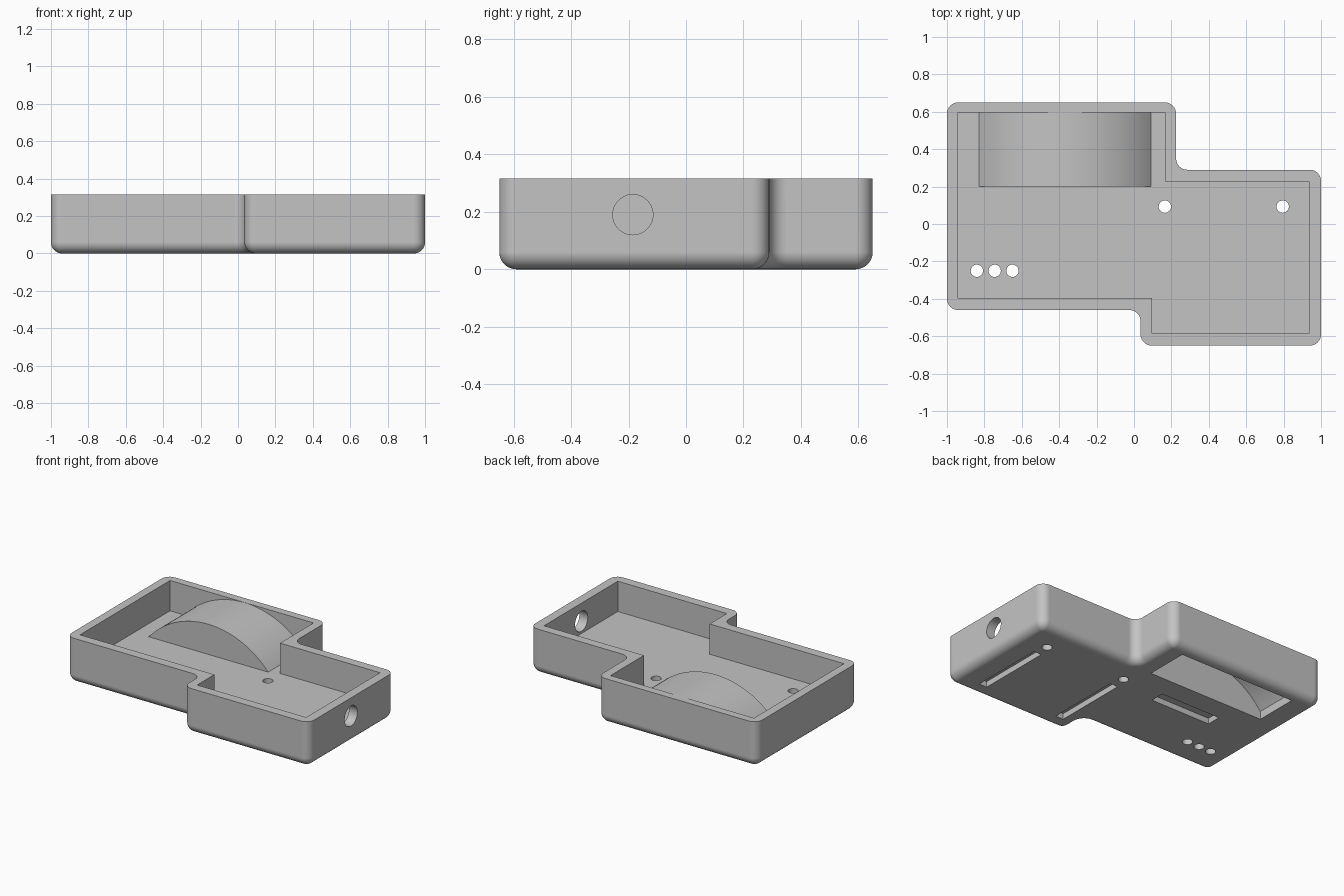
import bpy, bmesh, math
from mathutils import Vector, Matrix

if "Cube" in bpy.data.objects:
    bpy.data.objects.remove(bpy.data.objects["Cube"], do_unlink=True)

H = 0.316        # rim height
FLOOR = 0.105    # floor thickness
R = 0.06         # outer corner and bottom edge radius
ARCH_X, ARCH_Z = -0.368, -0.294   # axis of the arched housing

grey = bpy.data.materials.new("plain grey")
grey.use_nodes = True
grey.diffuse_color = (0.55, 0.55, 0.55, 1)
grey.node_tree.nodes["Principled BSDF"].inputs["Base Color"].default_value = (0.55, 0.55, 0.55, 1)


def loft(name, rings):
    """Closed solid through matching rings of 3D points."""
    bm = bmesh.new()
    loops = [[bm.verts.new(p) for p in ring] for ring in rings]
    n = len(loops[0])
    for a, b in zip(loops, loops[1:]):
        for i in range(n):
            j = (i + 1) % n
            bm.faces.new((a[i], a[j], b[j], b[i]))
    bm.faces.new(loops[0][::-1])
    bm.faces.new(loops[-1])
    bmesh.ops.recalc_face_normals(bm, faces=bm.faces)
    me = bpy.data.meshes.new(name)
    bm.to_mesh(me)
    bm.free()
    me.materials.append(grey)
    ob = bpy.data.objects.new(name, me)
    bpy.context.collection.objects.link(ob)
    return ob


def prism(name, points, z0, z1):
    return loft(name, [[(x, y, z) for x, y in points] for z in (z0, z1)])


def cylinder(name, centre, radius, depth, axis="Z"):
    turn = Matrix.Rotation(math.pi / 2, 3, "Y") if axis == "X" else Matrix.Identity(3)
    angles = [math.tau * i / 48 for i in range(48)]
    return loft(name, [[turn @ Vector((radius * math.cos(a), radius * math.sin(a), z)) + Vector(centre)
                        for a in angles] for z in (-depth / 2, depth / 2)])


def arch(name, radius, half_width, base, y0, y1):
    """Segment of a cylinder lying along y, on straight sides down to base."""
    top = math.asin(half_width / radius)
    prof = [(ARCH_X - half_width, base)]
    for i in range(41):
        a = -top + 2 * top * i / 40
        prof.append((ARCH_X + radius * math.sin(a), ARCH_Z + radius * math.cos(a)))
    prof.append((ARCH_X + half_width, base))
    return loft(name, [[(x, y, z) for x, z in prof] for y in (y0, y1)])


def rounded(points, inset, z, seg=8):
    """Right-angled outline, moved inwards, with filleted corners."""
    ring = []
    n = len(points)
    for i in range(n):
        p = Vector(points[i])
        u = (p - Vector(points[i - 1])).normalized()
        v = (Vector(points[(i + 1) % n]) - p).normalized()
        convex = u.x * v.y - u.y * v.x > 0
        c = p + (v - u) * R
        r = R - inset if convex else R + inset
        for k in range(seg + 1):
            a = math.pi / 2 * k / seg
            q = c - v * r * math.cos(a) + u * r * math.sin(a)
            ring.append((q.x, q.y, z))
    return ring


def boolean(target, tool, operation):
    mod = target.modifiers.new(operation.lower(), "BOOLEAN")
    mod.operation = operation
    mod.solver = "EXACT"
    mod.object = tool
    bpy.context.view_layer.objects.active = target
    bpy.ops.object.modifier_apply(modifier=mod.name)
    bpy.data.objects.remove(tool, do_unlink=True)


# Outer body with rounded corners and rounded bottom edge
outer = [(-1, -0.46), (0.035, -0.46), (0.035, -0.65), (1, -0.65),
         (1, 0.29), (0.225, 0.29), (0.225, 0.65), (-1, 0.65)]
rings = []
for k in range(9):
    a = math.radians(88) * (1 - k / 8)
    rings.append(rounded(outer, R * (1 - math.cos(a)), R * (1 - math.sin(a)) if k else 0))
rings.append(rounded(outer, 0, H))
tray = loft("tray_shell", rings)

# Open cavity
inner = [(-0.94, -0.395), (0.095, -0.395), (0.095, -0.585), (0.935, -0.585),
         (0.935, 0.227), (0.165, 0.227), (0.165, 0.595), (-0.94, 0.595)]
boolean(tray, prism("cavity", inner, FLOOR, 0.5), "DIFFERENCE")

# Arched housing, hollow from below
boolean(tray, arch("arch_body", 0.609, 0.475, 0.07, 0.2, 0.62), "UNION")
boolean(tray, arch("arch_hollow", 0.57, 0.45, -0.1, 0.265, 0.572), "DIFFERENCE")

# Round holes through the floor
for x, y in [(-0.84, -0.25), (-0.745, -0.25), (-0.65, -0.25), (0.165, 0.093), (0.795, 0.093)]:
    boolean(tray, cylinder("floor_hole", (x, y, 0.05), 0.033, 0.3), "DIFFERENCE")

# Round hole through the side wall
boolean(tray, cylinder("side_hole", (0.98, -0.185, 0.19), 0.07, 0.2, "X"), "DIFFERENCE")

# Shallow slots in the underside
for x0, x1, y0, y1 in [(0.765, 0.825, -0.535, 0.0), (0.135, 0.195, -0.535, 0.0),
                       (-0.605, -0.14, 0.01, 0.11)]:
    corners = [(x0, y0), (x1, y0), (x1, y1), (x0, y1)]
    boolean(tray, prism("slot", corners, -0.1, 0.04), "DIFFERENCE")

# Smooth fillets, crisp edges
bpy.ops.object.select_all(action="DESELECT")
tray.select_set(True)
bpy.context.view_layer.objects.active = tray
bpy.ops.object.shade_smooth_by_angle(angle=math.radians(30))
weighted = tray.modifiers.new("flat_face_normals", "WEIGHTED_NORMAL")
weighted.keep_sharp = True
